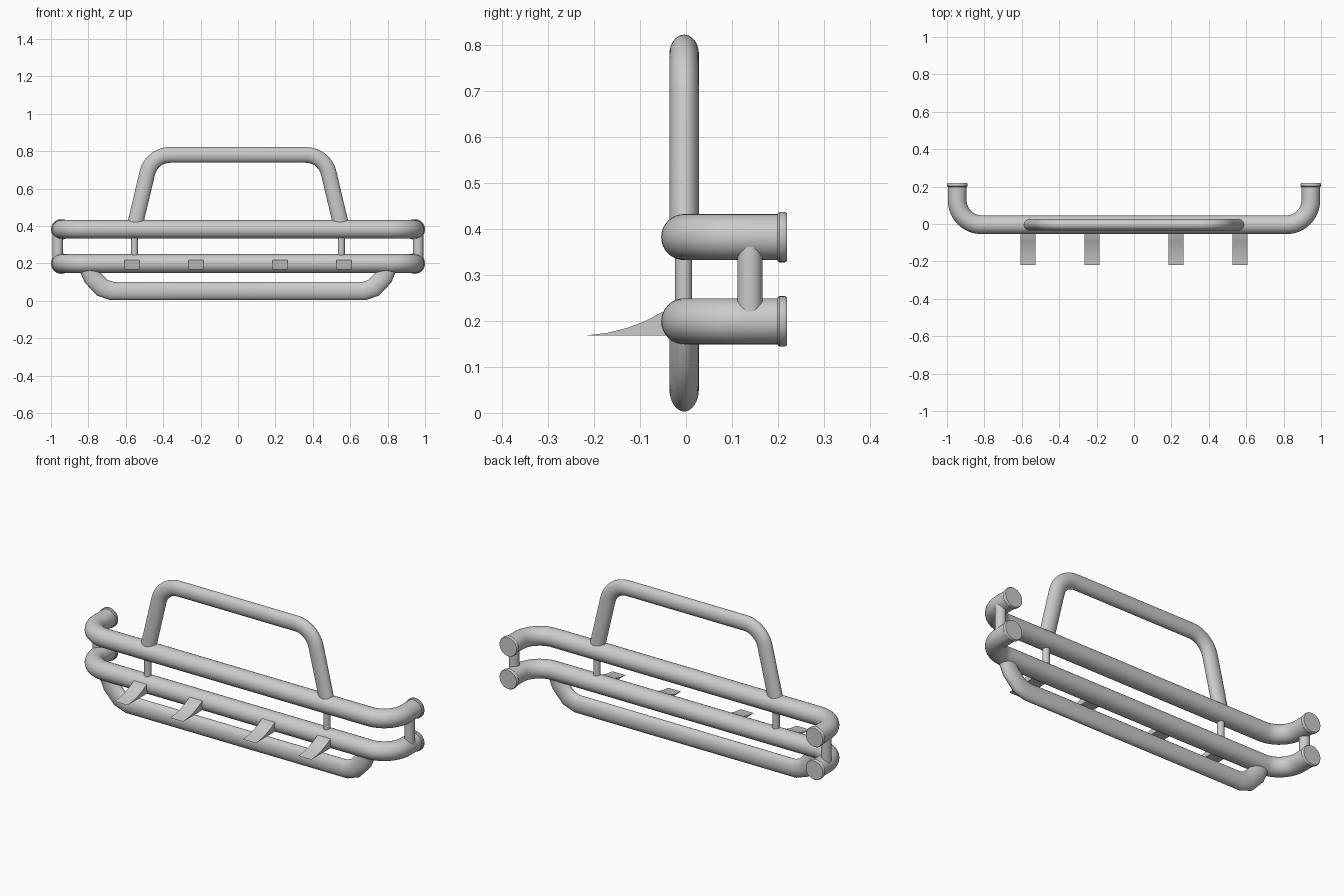
import bpy, bmesh, math
from mathutils import Vector

if "Cube" in bpy.data.objects:
    bpy.data.objects.remove(bpy.data.objects["Cube"])

Y0 = -0.004  # depth of the main tube plane


def finish(bm, name, smooth=True):
    bmesh.ops.recalc_face_normals(bm, faces=bm.faces[:])
    me = bpy.data.meshes.new(name)
    bm.to_mesh(me)
    bm.free()
    ob = bpy.data.objects.new(name, me)
    bpy.context.collection.objects.link(ob)
    if smooth:
        bpy.ops.object.select_all(action='DESELECT')
        ob.select_set(True)
        bpy.context.view_layer.objects.active = ob
        bpy.ops.object.shade_smooth_by_angle(angle=math.radians(40))
    return ob


def fillet(a, corner, b, radius, steps=12):
    """Arc points rounding the corner between a and b."""
    a, c, b = Vector(a), Vector(corner), Vector(b)
    u, v = (a - c).normalized(), (b - c).normalized()
    half = u.angle(v) / 2
    mid = c + (u + v).normalized() * (radius / math.sin(half))
    s = c + u * (radius / math.tan(half)) - mid
    e = c + v * (radius / math.tan(half)) - mid
    ang = s.angle(e)
    return [mid + (s * math.sin((1 - i / steps) * ang) + e * math.sin(i / steps * ang)) / math.sin(ang)
            for i in range(steps + 1)]


def mirrored(half):
    """Complete a left half path with its right-hand mirror."""
    half = [Vector(p) for p in half]
    return half + [Vector((-p.x, p.y, p.z)) for p in reversed(half)]


def sweep(name, path, plane_normal, r_in, r_out, sides=32):
    """Elliptical tube along a planar path: r_in in the plane, r_out across it."""
    bm = bmesh.new()
    n = Vector(plane_normal)
    rings = []
    for i, p in enumerate(path):
        t0 = (p - path[max(i - 1, 0)]).normalized() if i else (path[1] - p).normalized()
        t1 = (path[i + 1] - p).normalized() if i < len(path) - 1 else t0
        t = (t0 + t1).normalized()
        side = n.cross(t) / t.dot(t0)
        rings.append([bm.verts.new(p + side * r_in * math.cos(k * math.tau / sides)
                                   + n * r_out * math.sin(k * math.tau / sides)) for k in range(sides)])
    for a, b in zip(rings, rings[1:]):
        for k in range(sides):
            j = (k + 1) % sides
            bm.faces.new((a[k], a[j], b[j], b[k]))
    bm.faces.new(rings[0])
    bm.faces.new(rings[-1])
    return finish(bm, name)


def post(name, x, y, z0, z1, r):
    return sweep(name, [Vector((x, y, z0)), Vector((x, y, z1))], (0, 1, 0), r, r, 24)


def end_cap(name, x, z):
    """Disc with a rounded rim closing a rail end."""
    bm = bmesh.new()
    sides, rings = 32, []
    for y, r in ((0.199, 0.051), (0.203, 0.055), (0.215, 0.055), (0.219, 0.052)):
        rings.append([bm.verts.new((x + r * math.cos(k * math.tau / sides), y,
                                    z + r * math.sin(k * math.tau / sides))) for k in range(sides)])
    for a, b in zip(rings, rings[1:]):
        for k in range(sides):
            j = (k + 1) % sides
            bm.faces.new((a[k], a[j], b[j], b[k]))
    bm.faces.new(rings[0])
    bm.faces.new(rings[-1])
    return finish(bm, name)


# Two main rails with ends bent backwards, plus end caps
for label, z in (("upper", 0.382), ("lower", 0.199)):
    start, corner = (-0.945, 0.205, z), (-0.945, Y0, z)
    half = [start] + fillet(start, corner, (0, Y0, z), 0.13)
    sweep(label + "_rail", mirrored(half), (0, 0, 1), 0.05, 0.05)
    for s in (-1, 1):
        end_cap(label + "_rail_cap", s * 0.945, z)

# Top hoop
foot, corner = (-0.555, Y0, 0.388), (-0.462, Y0, 0.78)
half = [foot] + fillet(foot, corner, (0, Y0, 0.78), 0.126)
sweep("top_hoop", mirrored(half), (0, 1, 0), 0.042, 0.032)

# Lower bar with coarse bends
half = [(-0.808, Y0, 0.195), (-0.778, Y0, 0.125), (-0.726, Y0, 0.070), (-0.675, Y0, 0.052)]
sweep("under_bar", mirrored(half), (0, 1, 0), 0.049, 0.032)

# Posts joining the rails
for s in (-1, 1):
    post("inner_post", s * 0.553, Y0 - 0.001, 0.21, 0.37, 0.0185)
    post("end_post", s * 0.963, 0.139, 0.2, 0.38, 0.0275)

# Forward pointing wedge tabs with a concave top
profile = [(-0.22, 0.168), (-0.17, 0.174), (-0.13, 0.184), (-0.09, 0.199),
           (-0.052, 0.219), (-0.02, 0.219), (-0.02, 0.168)]
for x in (-0.567, -0.224, 0.224, 0.567):
    bm = bmesh.new()
    left = [bm.verts.new((x - 0.04, y, z)) for y, z in profile]
    right = [bm.verts.new((x + 0.04, y, z)) for y, z in profile]
    bm.faces.new(left)
    bm.faces.new(right)
    for i in range(len(profile)):
        j = (i + 1) % len(profile)
        bm.faces.new((left[i], left[j], right[j], right[i]))
    finish(bm, "wedge_tab")
